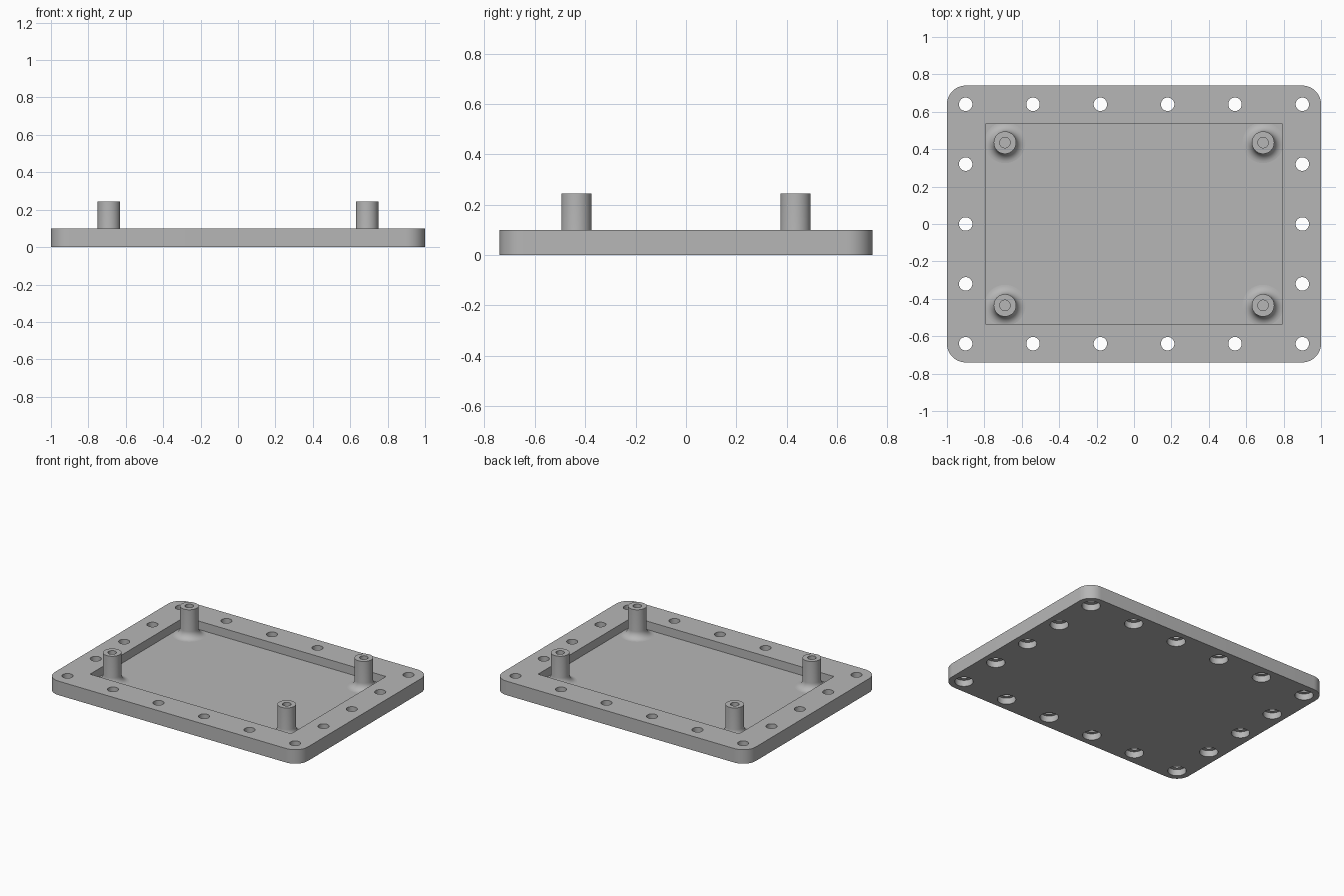
import bpy, bmesh, math

cube = bpy.data.objects.get("Cube")
if cube:
    bpy.data.objects.remove(cube, do_unlink=True)

HALF_X, HALF_Y, THICK = 1.0, 0.74, 0.1
FLOOR, TOP = 0.04, 0.245
BOSS_R, FILLET, BORE_R = 0.06, 0.05, 0.028

grey = bpy.data.materials.new("plain grey")
grey.use_nodes = True
colour = (0.47, 0.47, 0.47, 1)
grey.diffuse_color = colour
grey.node_tree.nodes["Principled BSDF"].inputs["Base Color"].default_value = colour


def make_object(name, bm):
    bmesh.ops.recalc_face_normals(bm, faces=bm.faces)
    mesh = bpy.data.meshes.new(name)
    bm.to_mesh(mesh)
    bm.free()
    mesh.materials.append(grey)
    obj = bpy.data.objects.new(name, mesh)
    bpy.context.collection.objects.link(obj)
    return obj


def prism(bm, outline, z0, z1):
    face = bm.faces.new([bm.verts.new((x, y, z0)) for x, y in outline])
    new = bmesh.ops.extrude_face_region(bm, geom=[face])["geom"]
    verts = [v for v in new if isinstance(v, bmesh.types.BMVert)]
    bmesh.ops.translate(bm, verts=verts, vec=(0, 0, z1 - z0))


def circle(cx, cy, r, n=40):
    return [(cx + r * math.cos(math.tau * i / n), cy + r * math.sin(math.tau * i / n))
            for i in range(n)]


def rounded_rect(hx, hy, r, n=12):
    points = []
    for k, (sx, sy) in enumerate([(1, 1), (-1, 1), (-1, -1), (1, -1)]):
        for i in range(n + 1):
            a = (k + i / n) * math.pi / 2
            points.append((sx * (hx - r) + r * math.cos(a), sy * (hy - r) + r * math.sin(a)))
    return points


def cut(target, bm, name):
    cutter = make_object(name, bm)
    cutter.hide_render = True
    mod = target.modifiers.new(name, "BOOLEAN")
    mod.operation, mod.solver, mod.object = "DIFFERENCE", "EXACT", cutter
    bpy.context.view_layer.objects.active = target
    bpy.ops.object.modifier_apply(modifier=mod.name)
    bpy.data.objects.remove(cutter, do_unlink=True)


def smooth(obj):
    bpy.ops.object.select_all(action="DESELECT")
    obj.select_set(True)
    bpy.context.view_layer.objects.active = obj
    bpy.ops.object.shade_smooth_by_angle(angle=math.radians(30))


# Base plate with rounded corners
bm = bmesh.new()
prism(bm, rounded_rect(HALF_X, HALF_Y, 0.1), 0, THICK)
plate = make_object("base_plate", bm)

# Square-cornered pocket
bm = bmesh.new()
px, py = 0.795, 0.535
prism(bm, [(px, py), (-px, py), (-px, -py), (px, -py)], FLOOR, THICK + 0.1)
cut(plate, bm, "pocket_cutter")

# Screw holes round the rim, counterbored from below
spots = [(-0.9 + 0.36 * i, s * 0.64) for i in range(6) for s in (-1, 1)]
spots += [(s * 0.9, y) for y in (-0.32, 0, 0.32) for s in (-1, 1)]
for name, r, z0, z1 in (("hole_cutter", 0.036, -0.1, 0.2),
                        ("counterbore_cutter", 0.06, -0.1, 0.045)):
    bm = bmesh.new()
    for x, y in spots:
        prism(bm, circle(x, y, r), z0, z1)
    cut(plate, bm, name)
smooth(plate)


# Standoffs: lathed posts with a filleted foot and a blind bore
def standoff(name, x, y):
    profile = [(BOSS_R + FILLET, FLOOR - 0.01)]
    for i in range(9):
        a = math.pi / 2 * i / 8
        profile.append((BOSS_R + FILLET * (1 - math.sin(a)),
                        FLOOR + FILLET * (1 - math.cos(a))))
    profile += [(BOSS_R, TOP), (BORE_R, TOP), (BORE_R, FLOOR + 0.01), (0, FLOOR + 0.01)]
    bm = bmesh.new()
    verts = [bm.verts.new((r, 0, z)) for r, z in profile]
    edges = [bm.edges.new(pair) for pair in zip(verts, verts[1:])]
    bmesh.ops.spin(bm, geom=verts + edges, axis=(0, 0, 1), cent=(0, 0, 0),
                   angle=math.tau, steps=48)
    bmesh.ops.remove_doubles(bm, verts=bm.verts, dist=0.0001)
    bmesh.ops.translate(bm, verts=bm.verts, vec=(x, y, 0))
    smooth(make_object(name, bm))


for side, sx in (("left", 1), ("right", -1)):
    for end, sy in (("front", -1), ("back", 1)):
        standoff(f"standoff_{end}_{side}", sx * 0.69, sy * 0.435)
